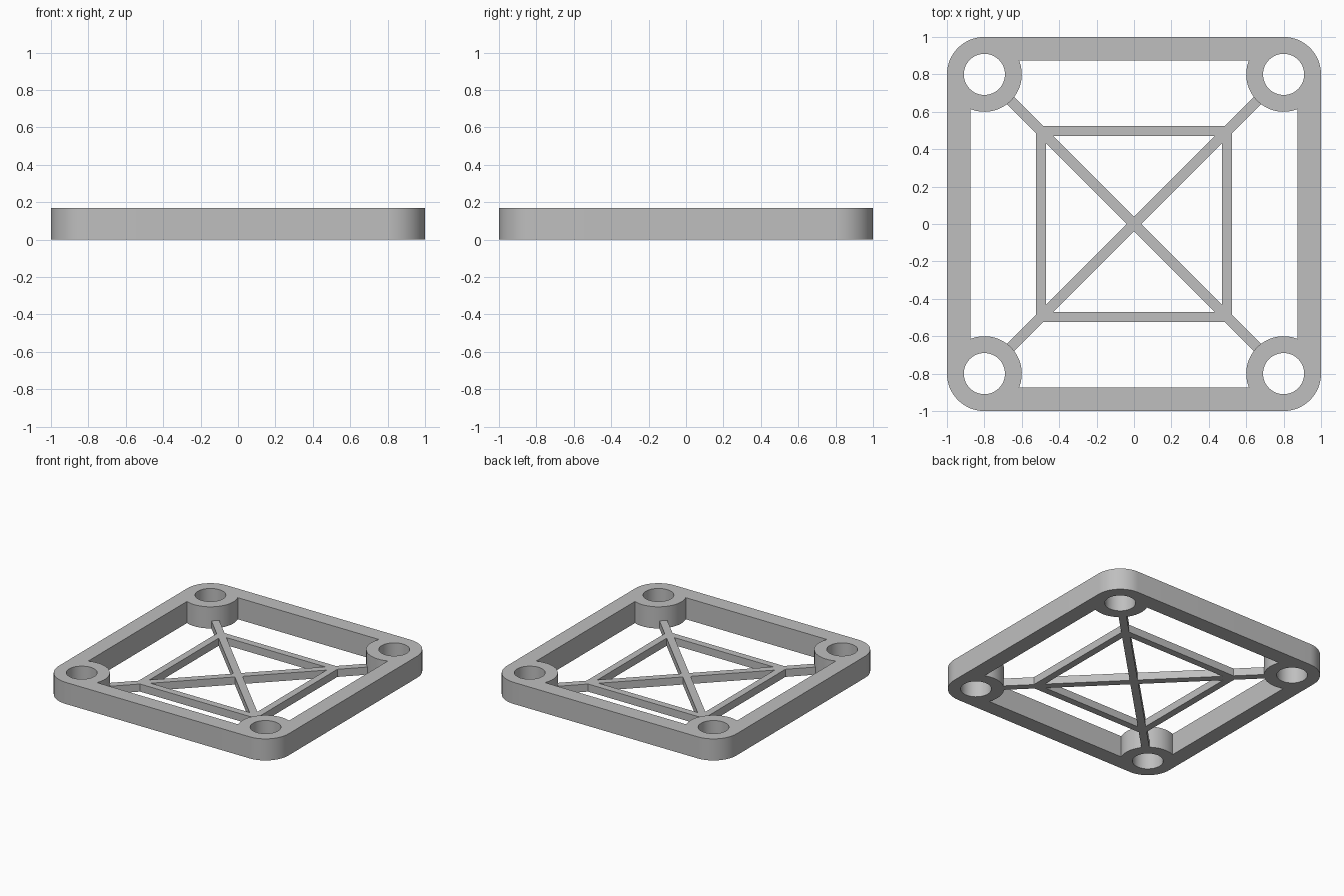
import bpy
from math import cos, sin, pi, atan2, sqrt

cube = bpy.data.objects.get("Cube")
if cube:
    bpy.data.objects.remove(cube, do_unlink=True)

grey = bpy.data.materials.new("plain grey")
grey.use_nodes = True
colour = (0.52, 0.52, 0.52, 1)
grey.diffuse_color = colour
grey.node_tree.nodes["Principled BSDF"].inputs["Base Color"].default_value = colour

HEIGHT, RIB_HEIGHT = 0.17, 0.06
CORNER, BOSS_R, HOLE_R = 0.8, 0.2, 0.11   # corner centre, boss and hole radii
INNER = 0.875                             # inside face of the frame bars


def arc(cx, cy, r, start, end, steps):
    return [(cx + r * cos(start + (end - start) * i / steps),
             cy + r * sin(start + (end - start) * i / steps)) for i in range(steps + 1)]


def four_way(points):
    """Repeat a run of points at each quarter turn."""
    loop, run = [], points
    for _ in range(4):
        loop.append(run)
        run = [(-y, x) for x, y in run]
    return loop


def join(runs):
    return [p for run in runs for p in run]


def plate(name, loops, height):
    """Fill closed outlines (inner ones become holes) and extrude up from z = 0."""
    curve = bpy.data.curves.new(name, "CURVE")
    curve.dimensions = "2D"
    curve.fill_mode = "BOTH"
    curve.extrude = height / 2
    for loop in loops:
        spline = curve.splines.new("POLY")
        spline.points.add(len(loop) - 1)
        for point, (x, y) in zip(spline.points, loop):
            point.co = (x, y, 0, 1)
        spline.use_cyclic_u = True
    obj = bpy.data.objects.new(name, curve)
    bpy.context.collection.objects.link(obj)
    obj.location.z = height / 2
    bpy.ops.object.select_all(action="DESELECT")
    obj.select_set(True)
    bpy.context.view_layer.objects.active = obj
    bpy.ops.object.convert(target="MESH")
    obj = bpy.context.object
    obj.data.materials.clear()
    obj.data.materials.append(grey)
    bpy.ops.object.shade_smooth_by_angle(angle=pi / 6)
    return obj


# Outer frame with rounded corners, corner bosses and through holes
outline = join(four_way(arc(CORNER, CORNER, BOSS_R, 0, pi / 2, 16)))
dx = INNER - CORNER
dy = sqrt(BOSS_R ** 2 - dx ** 2)
opening = join(four_way(arc(CORNER, CORNER, BOSS_R,
                            2 * pi + atan2(-dy, dx), atan2(dx, -dy), 28)))
holes = four_way(arc(CORNER, CORNER, HOLE_R, 0, 2 * pi, 48)[:-1])
plate("outer_frame", [outline, opening] + holes, HEIGHT)

# Thin lattice: square ring, diagonal cross and arms running into the bosses
k = 0.04                                  # diagonal rib half width along an axis
ring_out, ring_in, end = 0.525, 0.47, 0.68
arms = join(four_way([(ring_out, ring_out - k), (end + k / 2, end - k / 2),
                      (end - k / 2, end + k / 2), (ring_out - k, ring_out)]))
windows = four_way([(k, 0), (ring_in, k - ring_in), (ring_in, ring_in - k)])
plate("cross_lattice", [arms] + windows, RIB_HEIGHT)
